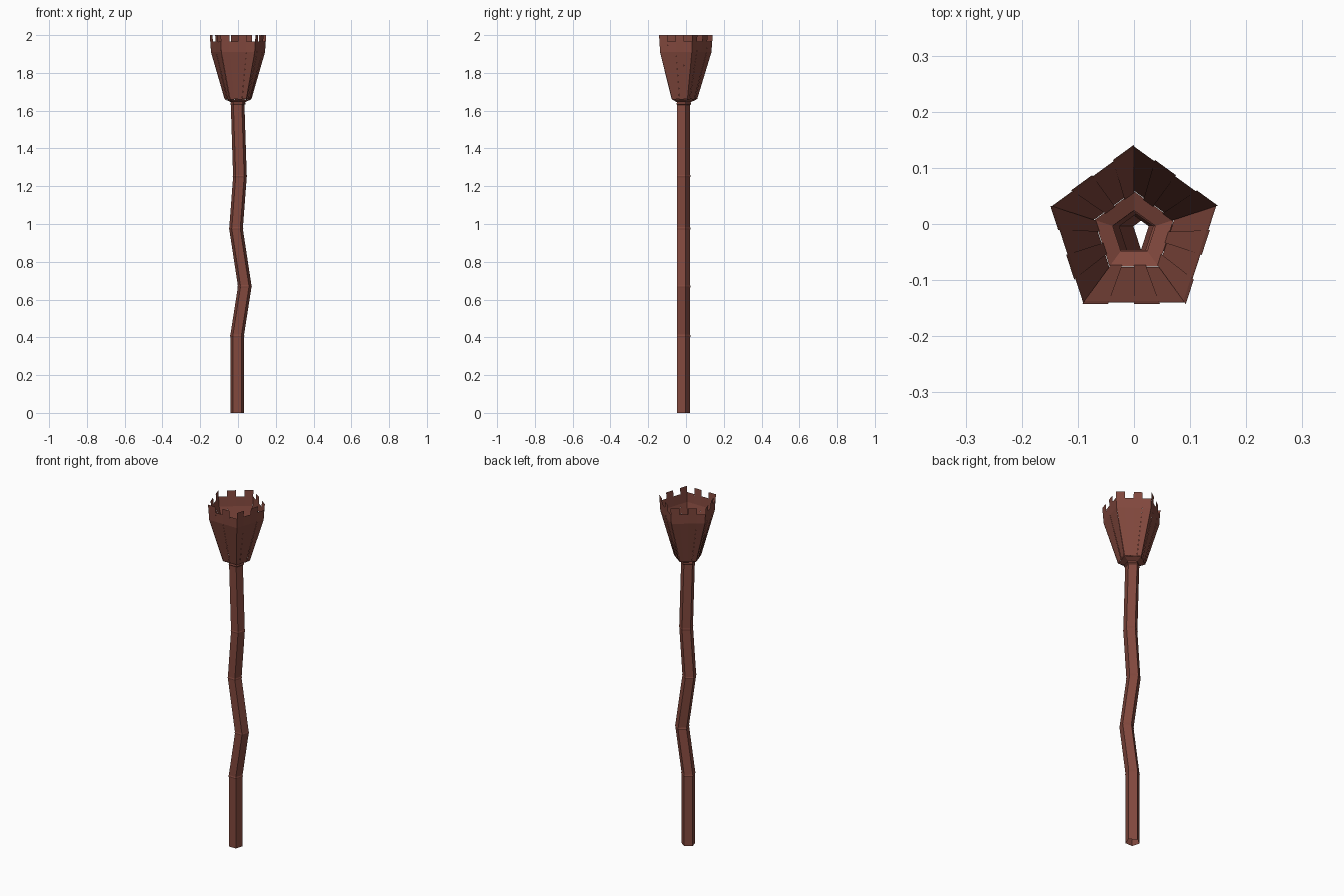
import bpy, bmesh, math
from mathutils import Vector

if "Cube" in bpy.data.objects:
    bpy.data.objects.remove(bpy.data.objects["Cube"])

CY = -0.0157          # centre of the pentagon in y
mat = bpy.data.materials.new("red brown wood")
mat.diffuse_color = (0.225, 0.066, 0.048, 1)
mat.use_nodes = True
mat.node_tree.nodes["Principled BSDF"].inputs["Base Color"].default_value = mat.diffuse_color


def corner(i, r, cx=0.0, z=0.0):
    a = math.pi / 2 + i * math.tau / 5
    return Vector((cx + r * math.cos(a), CY + r * math.sin(a), z))


def finish(bm, name):
    me = bpy.data.meshes.new(name)
    bm.to_mesh(me)
    bm.free()
    me.materials.append(mat)
    ob = bpy.data.objects.new(name, me)
    bpy.context.collection.objects.link(ob)
    return ob


def tube(name, rows):
    """Open pentagonal tube through (x, z, radius) rows."""
    bm = bmesh.new()
    rings = [[bm.verts.new(corner(i, r, x, z)) for i in range(5)] for x, z, r in rows]
    for a, b in zip(rings, rings[1:]):
        for i in range(5):
            j = (i + 1) % 5
            bm.faces.new((a[i], a[j], b[j], b[i]))
    return finish(bm, name)


# crooked hollow shaft, with a slight ridge at each bend
R = 0.038
rows = [(-0.004, 0, R)]
for x, z in [(-0.004, 0.408), (0.035, 0.67), (-0.01, 0.977), (0.010, 1.253)]:
    rows += [(x, z - 0.006, R), (x, z, R + 0.002), (x, z + 0.006, R)]
rows.append((-0.002, 1.63, R))
tube("shaft", rows)

# collar and sloping floor under the cup
tube("collar", [(-0.002, 1.63, R), (0, 1.636, 0.043), (0, 1.645, 0.040), (0, 1.66, 0.074)])

# cup of slats: four per side, alternately tall and short
profile = {True: [(1.658, 0.071), (1.91, 0.150), (2.0, 0.157)],
           False: [(1.662, 0.075), (1.91, 0.1505), (1.965, 0.154)]}
bm = bmesh.new()
for side in range(5):
    for k in range(4):
        tall = k % 2 == 0
        prev = None
        for z, r in profile[tall]:
            a, b = corner(side, r, 0, z), corner(side + 1, r, 0, z)
            pair = [bm.verts.new(a.lerp(b, t / 4)) for t in (k, k + 1)]
            if prev:
                bm.faces.new((prev[0], prev[1], pair[1], pair[0]))
            prev = pair
finish(bm, "cup_slats")
